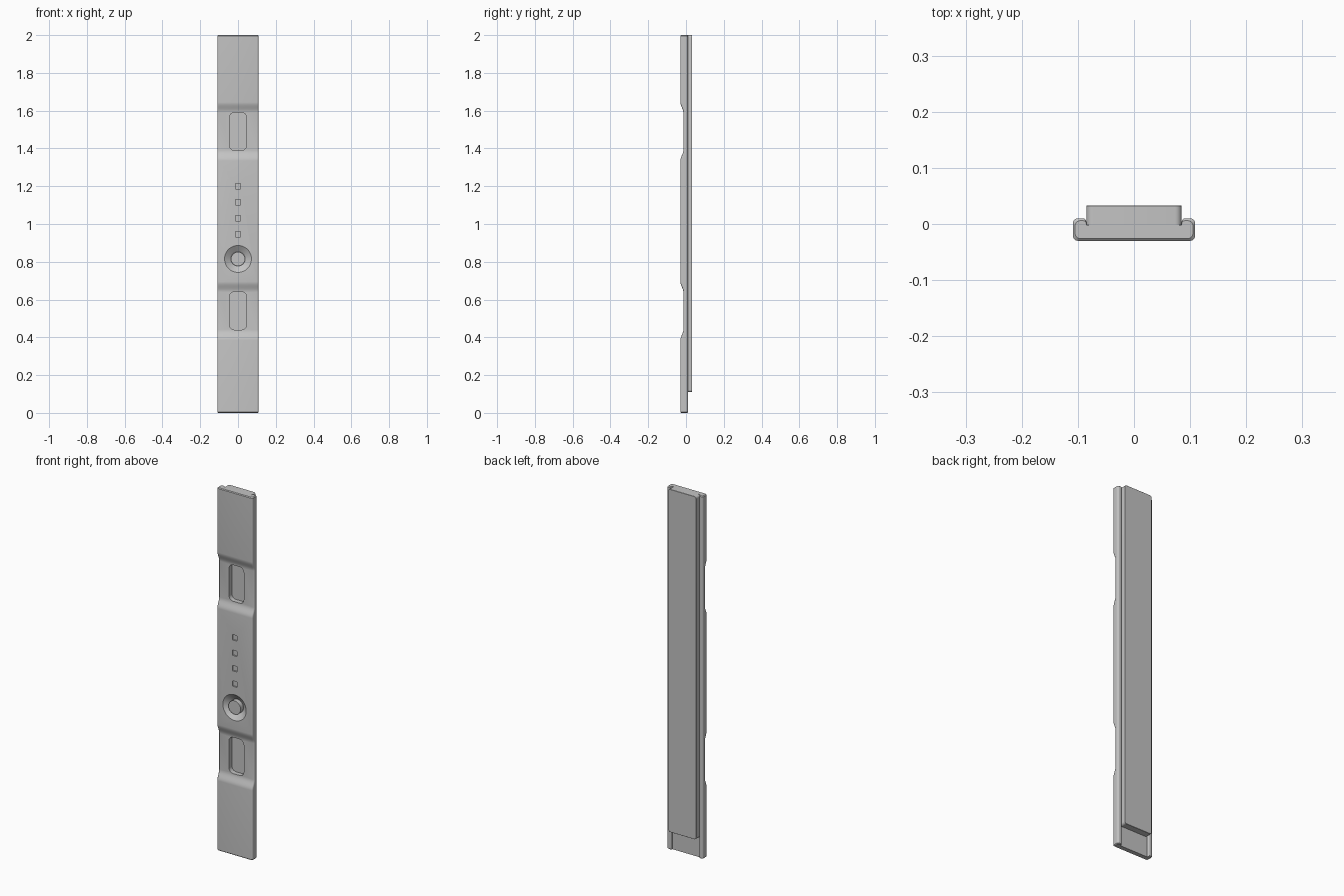
import bpy, bmesh
from math import sin, cos, pi, radians
from mathutils import Matrix

old = bpy.data.objects.get("Cube")
if old:
    bpy.data.objects.remove(old, do_unlink=True)

grey = bpy.data.materials.new("plain grey")
grey.use_nodes = True
colour = (0.55, 0.55, 0.55, 1)
grey.diffuse_color = colour
grey.node_tree.nodes["Principled BSDF"].inputs["Base Color"].default_value = colour


def finish(bm, name):
    bmesh.ops.recalc_face_normals(bm, faces=bm.faces)
    mesh = bpy.data.meshes.new(name)
    bm.to_mesh(mesh)
    bm.free()
    mesh.materials.append(grey)
    ob = bpy.data.objects.new(name, mesh)
    bpy.context.collection.objects.link(ob)
    return ob


def arc(cx, cy, r, start, sweep=90, n=5):
    angles = [radians(start + sweep * i / n) for i in range(n + 1)]
    return [(cx + r * cos(a), cy + r * sin(a)) for a in angles]


def loft(name, rings):
    """Skin a list of equal rings and cap both ends."""
    bm = bmesh.new()
    rows = [[bm.verts.new(p) for p in ring] for ring in rings]
    for a, b in zip(rows, rows[1:]):
        for i in range(len(a)):
            j = (i + 1) % len(a)
            bm.faces.new((a[i], a[j], b[j], b[i]))
    bm.faces.new(rows[0])
    bm.faces.new(rows[-1])
    return finish(bm, name)


def rounded_block(name, half_width, z0, z1, r, y0, y1, bevel=0):
    """Block along y with rounded corners, optionally chamfered at the back."""
    def ring(y, s):
        x, lo, hi = half_width - s, z0 + s, z1 - s
        pts = (arc(x - r, hi - r, r, 0) + arc(-x + r, hi - r, r, 90)
               + arc(-x + r, lo + r, r, 180) + arc(x - r, lo + r, r, 270))
        return [(px, y, pz) for px, pz in pts]
    rings = [ring(y0, 0), ring(y1 - bevel, 0)]
    if bevel:
        rings.append(ring(y1, bevel))
    return loft(name, rings)


def disc(name, z, r_front, r_back, y_front, y_back):
    """Round plug pointing to the front."""
    bm = bmesh.new()
    bmesh.ops.create_cone(bm, cap_ends=True, segments=48, radius1=r_back,
                          radius2=r_front, depth=y_back - y_front)
    bm.transform(Matrix.Translation((0, (y_front + y_back) / 2, z))
                 @ Matrix.Rotation(pi / 2, 4, 'X'))
    return finish(bm, name)


def cut(target, cutters):
    bpy.context.view_layer.objects.active = target
    for c in cutters:
        mod = target.modifiers.new("cut", 'BOOLEAN')
        mod.object = c
        mod.solver = 'EXACT'
        bpy.ops.object.modifier_apply(modifier=mod.name)


def section(z, front, inset=0):
    """Channel cross-section: rounded front corners, two rounded rear rails."""
    w, inner, back, floor = 0.109 - inset, 0.085, 0.01 - inset, -0.002
    f, r, q = front + inset, 0.009, 0.006
    right = (arc(w - r, f + r, r, 270) + arc(w - r, back - r, r, 0)
             + arc(inner + q, back - q, q, 90) + [(inner, floor)])
    left = [(-x, y) for x, y in reversed(right)]
    return [(x, y, z) for x, y in right + left]


# Body with two shallow dips across the front
FRONT, DIP, EDGE = -0.03, -0.014, 0.004
dips = (0.54, 1.49)
rings = [section(0, FRONT, EDGE), section(EDGE, FRONT)]
for mid in dips:
    for side in (-1, 1):
        for i in range(9):
            t = i / 8
            ease = t * t * (3 - 2 * t)
            if side < 0:
                rings.append(section(mid - 0.155 + 0.055 * t, FRONT + (DIP - FRONT) * ease))
            else:
                rings.append(section(mid + 0.1 + 0.055 * t, DIP + (FRONT - DIP) * ease))
rings += [section(2 - EDGE, FRONT), section(2, FRONT, EDGE)]
body = loft("body", rings)

# Slab sliding in the rear channel
slab = rounded_block("rear_slab", 0.085, 0.11, 2, 0.012, -0.004, 0.033, 0.001)

# Slots, indicator recesses and button well
slots = [rounded_block("slot_cutter", 0.045, mid - 0.1, mid + 0.1, 0.025, -0.05, 0.012)
         for mid in dips]
lights = [rounded_block("light_cutter", 0.014, z - 0.015, z + 0.015, 0.002, -0.05, -0.022)
          for z in (0.945, 1.03, 1.115, 1.2)]
well = disc("well_cutter", 0.815, 0.072, 0.038, FRONT - 0.0005, -0.006)
cut(body, slots + lights + [well])
cut(slab, slots)
for c in slots + lights + [well]:
    bpy.data.objects.remove(c, do_unlink=True)

# Round button standing in the well
button = disc("button", 0.815, 0.037, 0.037, FRONT, -0.004)

for ob in (body, slab, button):
    bpy.ops.object.select_all(action='DESELECT')
    ob.select_set(True)
    bpy.context.view_layer.objects.active = ob
    bpy.ops.object.shade_smooth_by_angle(angle=radians(30))
